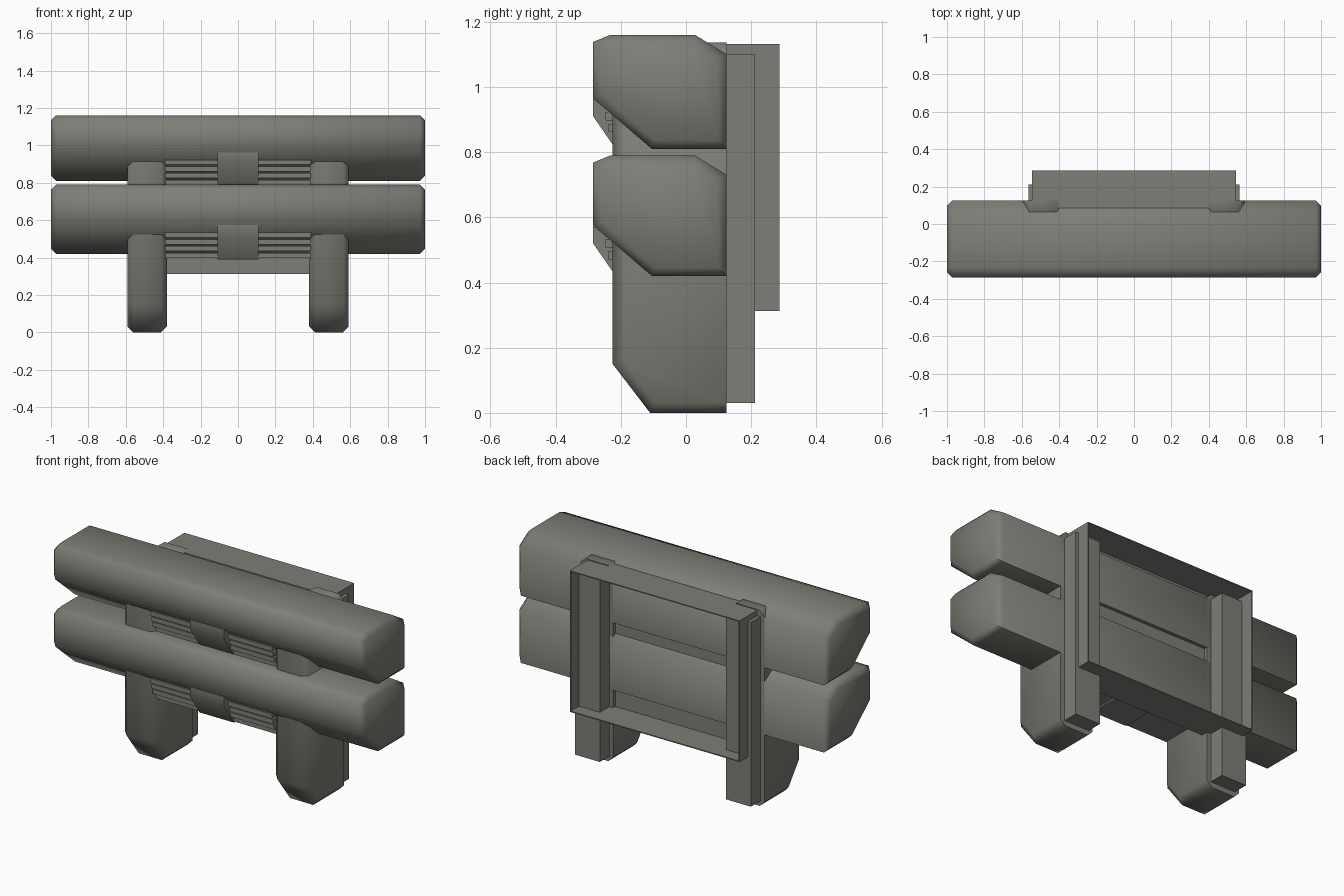
import bpy, bmesh, math

if "Cube" in bpy.data.objects:
    bpy.data.objects.remove(bpy.data.objects["Cube"])

mat = bpy.data.materials.new("warm_grey")
mat.diffuse_color = (0.21, 0.21, 0.185, 1)
mat.use_nodes = True
mat.node_tree.nodes["Principled BSDF"].inputs["Base Color"].default_value = mat.diffuse_color


def finish(name, bm, angle=0):
    bmesh.ops.recalc_face_normals(bm, faces=bm.faces)
    me = bpy.data.meshes.new(name)
    bm.to_mesh(me)
    bm.free()
    me.materials.append(mat)
    ob = bpy.data.objects.new(name, me)
    bpy.context.collection.objects.link(ob)
    if angle:
        bpy.ops.object.select_all(action='DESELECT')
        ob.select_set(True)
        bpy.context.view_layer.objects.active = ob
        bpy.ops.object.shade_smooth_by_angle(angle=math.radians(angle))
    return ob


def prism(name, profile, x0, x1, chamfer=0, keep_y=None, angle=0):
    """Extrude a (y, z) profile along x; chamfer the end outlines except at keep_y."""
    bm = bmesh.new()
    a = [bm.verts.new((x0, y, z)) for y, z in profile]
    b = [bm.verts.new((x1, y, z)) for y, z in profile]
    caps = [bm.faces.new(a), bm.faces.new(b[::-1])]
    n = len(a)
    for i in range(n):
        j = (i + 1) % n
        bm.faces.new((a[i], b[i], b[j], a[j]))
    bmesh.ops.recalc_face_normals(bm, faces=bm.faces)
    if chamfer:
        edges = [e for f in caps for e in f.edges
                 if keep_y is None or any(abs(v.co.y - keep_y) > 1e-4 for v in e.verts)]
        bmesh.ops.bevel(bm, geom=edges, offset=chamfer, offset_type='OFFSET',
                        segments=1, profile=0.5, affect='EDGES')
    return finish(name, bm, angle)


def box(name, x0, x1, y0, y1, z0, z1):
    return prism(name, [(y0, z0), (y1, z0), (y1, z1), (y0, z1)], x0, x1)


# Two long horizontal rails
for label, z, top in (("lower", 0.42, 0.79), ("upper", 0.81, 1.16)):
    prism(label + "_rail",
          [(-0.285, z + 0.155), (-0.285, top - 0.022), (-0.232, top), (0.027, top),
           (0.125, top - 0.06), (0.125, z), (-0.105, z)],
          -1, 1, 0.027, angle=55)

    # Centre block under the rail's front slope
    d = z - 0.42
    prism(label + "_centre_block",
          [(-0.285, 0.573 + d), (-0.285, 0.52 + d), (-0.195, 0.39 + d),
           (0.0, 0.39 + d), (0.0, 0.573 + d)], -0.11, 0.11, angle=55)

    # Louvre slats either side of the block
    for i, y in enumerate((-0.247, -0.237, -0.225, -0.2)):
        zt = 0.533 + d - i * 0.036
        box(f"{label}_slat_{i + 1}", -0.39, 0.39, y, 0.0, zt - 0.026, zt)

# Upright posts and their rear strips
for label, s in (("right", 1), ("left", -1)):
    x0, x1 = sorted((s * 0.38, s * 0.592))
    prism(label + "_post",
          [(-0.225, 0.15), (-0.11, 0), (0.125, 0), (0.125, 1.137), (0.062, 1.137),
           (-0.1, 1.0), (-0.225, 1.0)], x0, x1, 0.032, keep_y=0.125, angle=55)
    x0, x1 = sorted((s * 0.405, s * 0.565))
    box(label + "_rear_strip", x0, x1, 0.12, 0.212, 0.03, 1.10)

# Rear tray, open at the back
X, Y0, Y1, Z0, Z1, T = 0.545, 0.085, 0.287, 0.312, 1.132, 0.006
box("tray_floor", -X, X, Y0, Y0 + 0.02, Z0, Z1)
box("tray_top", -X, X, Y0, Y1, Z1 - T, Z1)
box("tray_bottom", -X, X, Y0, Y1, Z0, Z0 + T)
box("tray_right", X - T, X, Y0, Y1, Z0, Z1)
box("tray_left", -X, T - X, Y0, Y1, Z0, Z1)
